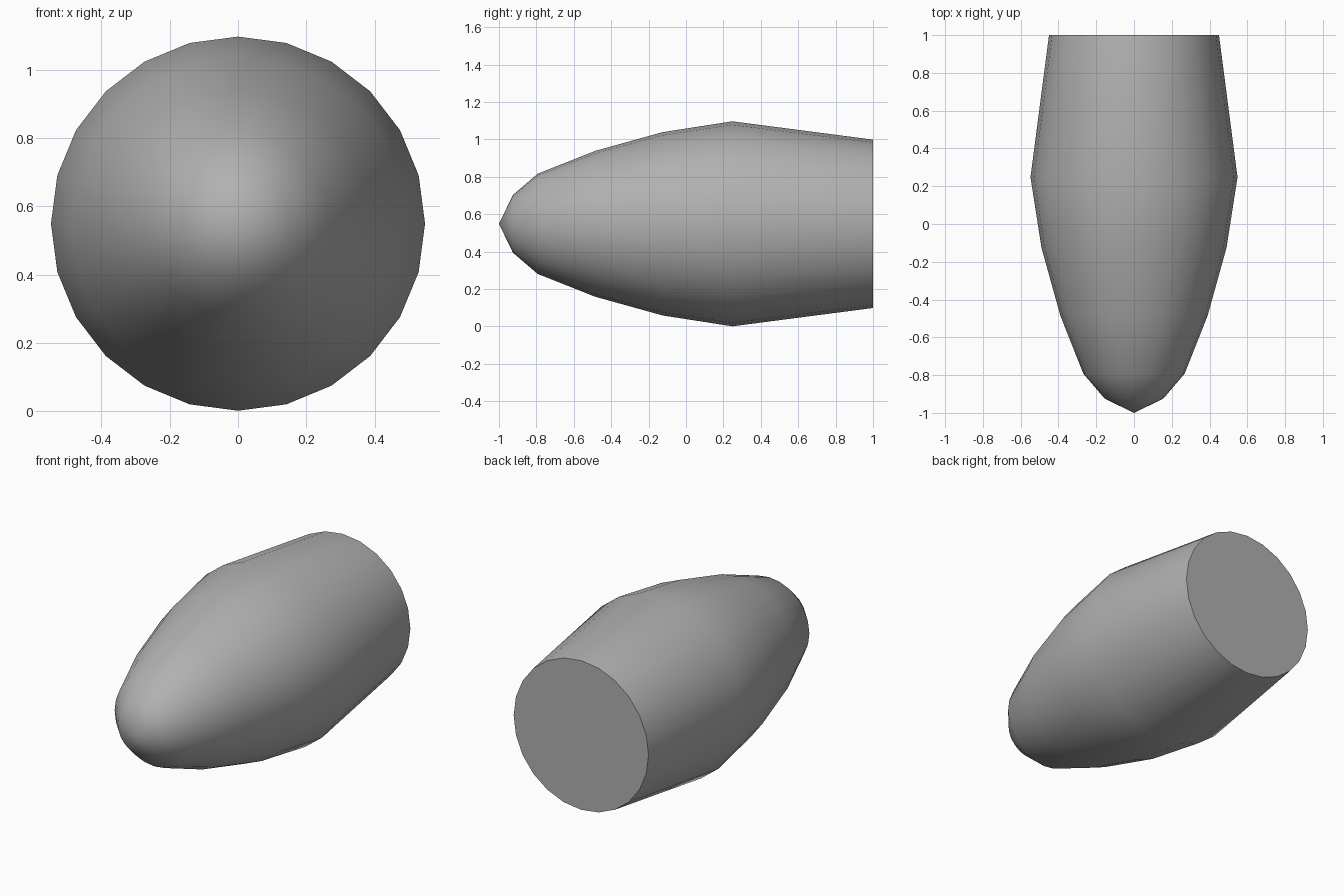
import bpy, bmesh, math

if "Cube" in bpy.data.objects:
    bpy.data.objects.remove(bpy.data.objects["Cube"])

SIDES = 24
CENTRE_Z = 0.549
# Profile from nose to flat back: (y, radius)
PROFILE = [(-0.925, 0.155), (-0.793, 0.268), (-0.485, 0.39),
           (-0.125, 0.49), (0.248, 0.548), (1.0, 0.45)]

bm = bmesh.new()


def ring(y, r):
    step = 2 * math.pi / SIDES
    return [bm.verts.new((r * math.sin(i * step), y, CENTRE_Z + r * math.cos(i * step)))
            for i in range(SIDES)]


# Pointed nose, rings of the body, flat back cap
tip = bm.verts.new((0, -1, CENTRE_Z))
rings = [ring(y, r) for y, r in PROFILE]
for i in range(SIDES):
    j = (i + 1) % SIDES
    bm.faces.new((tip, rings[0][i], rings[0][j]))
    for a, b in zip(rings, rings[1:]):
        bm.faces.new((a[i], b[i], b[j], a[j]))
bm.faces.new(rings[-1])
bmesh.ops.recalc_face_normals(bm, faces=bm.faces)

mesh = bpy.data.meshes.new("bullet_body")
bm.to_mesh(mesh)
bm.free()
body = bpy.data.objects.new("bullet_body", mesh)
bpy.context.collection.objects.link(body)

# Dark grey finish
grey = bpy.data.materials.new("dark_grey")
grey.diffuse_color = (0.44, 0.44, 0.44, 1)
grey.use_nodes = True
grey.node_tree.nodes["Principled BSDF"].inputs["Base Color"].default_value = grey.diffuse_color
mesh.materials.append(grey)

# Smooth sides, crisp back edge
bpy.context.view_layer.objects.active = body
body.select_set(True)
bpy.ops.object.shade_smooth_by_angle(angle=math.radians(50))
